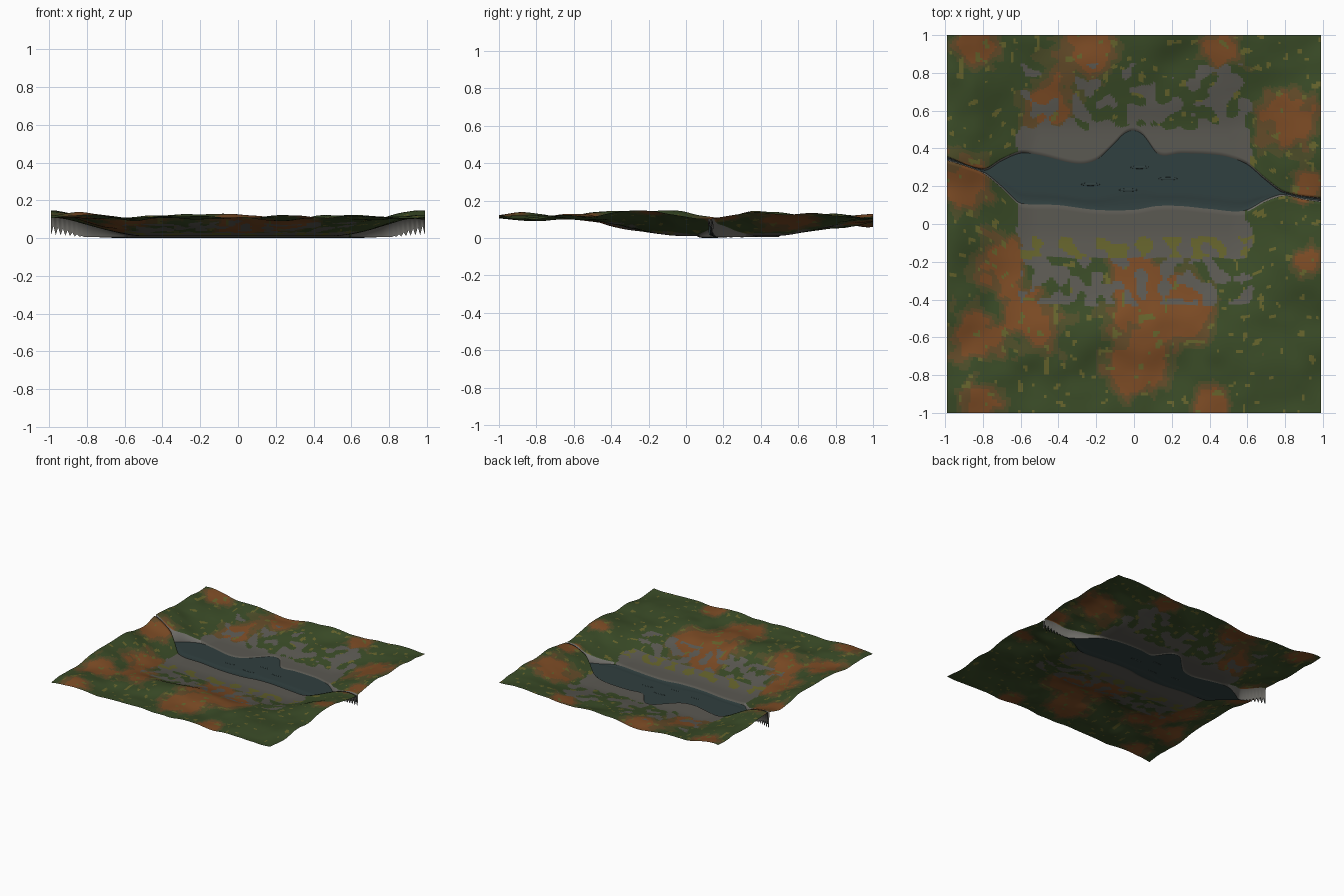
import bpy, bmesh, math
from mathutils import Vector, noise

if "Cube" in bpy.data.objects:
    bpy.data.objects.remove(bpy.data.objects["Cube"])

COLS, ROWS, HX = 158, 70, 0.99

LOW = [(-1, .34), (-.9, .31), (-.8, .27), (-.7, .19), (-.65, .14), (-.6, .10), (-.4, .09), (-.2, .065),
       (0, .065), (.12, .085), (.25, .085), (.4, .07), (.58, .06), (.7, .12), (.8, .15), (.9, .13), (1, .115)]
HIGH = [(-1, .36), (-.8, .292), (-.7, .345), (-.6, .385), (-.5, .375), (-.3, .33), (-.2, .35), (-.12, .42),
        (-.05, .49), (0, .505), (.05, .48), (.13, .38), (.25, .385), (.4, .38), (.5, .365), (.6, .325),
        (.7, .24), (.8, .17), (1, .135)]
MID = [(-1, .11), (-.8, .108), (-.6, .11), (-.5, .098), (-.35, .06), (-.1, .016), (.06, .01),
       (.5, .012), (.65, .035), (.8, .06), (1, .085)]
SIDE = [(-1, .12), (-.65, .115), (-.35, .135), (-.1, .13), (.15, .115), (.4, .137), (.65, .118), (1, .122)]
# autumn patches: x, y, radius
PATCHES = [(-.85, .95, .13), (-.25, .93, .18), (.45, .93, .13), (-.45, .62, .15), (.82, .55, .18),
           (.92, .2, .1), (-.9, .22, .16), (-.72, -.2, .15), (-.55, -.5, .18), (-.85, -.6, .14),
           (.1, -.5, .23), (0, -.25, .15), (.32, -.42, .13), (0, -.8, .14), (.9, -.2, .1),
           (-.8, -.95, .12), (.4, -.95, .1)]


def smooth(a, b, v):
    t = max(0, min(1, (v - a) / (b - a)))
    return t * t * (3 - 2 * t)


def curve(pts, x):
    """Smooth curve through the given points."""
    x = max(pts[0][0], min(pts[-1][0], x))
    i = 0
    while i < len(pts) - 2 and x > pts[i + 1][0]:
        i += 1

    def slope(k):
        a, b = pts[max(k - 1, 0)], pts[min(k + 1, len(pts) - 1)]
        return (b[1] - a[1]) / (b[0] - a[0])
    (x0, y0), (x1, y1) = pts[i], pts[i + 1]
    h = x1 - x0
    t = (x - x0) / h
    return ((1 + 2 * t) * (1 - t) ** 2 * y0 + t * (1 - t) ** 2 * h * slope(i)
            + t * t * (3 - 2 * t) * y1 + t * t * (t - 1) * h * slope(i + 1))


def n(x, y, f, seed=0):
    return noise.noise(Vector((x * f + 3.7 + seed, y * f + 1.3, seed * 2.1)))


def height(x, y):
    b = smooth(.5, 1, abs(x))
    base = curve(MID, y) * (1 - b) + curve(SIDE, y) * b
    bumps = .03 * n(x, y, 3.2) + .01 * n(x, y, 8, 5)
    return max(.011, min(.15, base + bumps * smooth(.01, .1, base)))


def bed(i, x):
    """Lake floor, turning into a stepped channel at both ends."""
    t = smooth(.78, 1, abs(x))
    return .005 + t * (.012 + .05 * (i % 2))


def material(name, rgb):
    m = bpy.data.materials.new(name)
    m.diffuse_color = (*rgb, 1)
    m.use_nodes = True
    m.node_tree.nodes["Principled BSDF"].inputs["Base Color"].default_value = m.diffuse_color
    return m


GREEN, MOSS, RUST, ORANGE, OLIVE, GREY, STONE = range(7)
ground = [material("green", (.042, .07, .02)), material("moss", (.075, .075, .022)),
          material("rust", (.125, .07, .022)), material("orange", (.2, .07, .018)),
          material("olive", (.13, .125, .025)), material("grey", (.105, .1, .085)),
          material("stone", (.16, .155, .14))]
water = material("water", (.03, .05, .05))


def tint(x, y):
    if abs(x) < .6 + .05 * n(x, y, 8, 2):
        shore = n(x, y, 14, 7)
        if -.07 < y < .52 + .06 * shore:
            return GREY
        if -.18 < y <= -.07:
            return OLIVE if shore > 0.05 else GREY
        if (.5 < y < .85 or -.43 < y < -.17) and shore > .05 + .3 * smooth(.7, .85, y):
            return GREY
    v = sum(math.exp(-((x - a) ** 2 + (y - b) ** 2) / (r * r)) for a, b, r in PATCHES)
    v += .3 * n(x, y, 7, 3) + .25 * n(x, y, 18, 4)
    if n(x, y, 22, 9) > .42:
        return OLIVE
    return ORANGE if v > .68 else RUST if v > .5 else MOSS if v > .34 else GREEN


def sheet(name, columns, mats, pick):
    """Grid mesh from columns of points."""
    bm = bmesh.new()
    vs = [[bm.verts.new(p) for p in c] for c in columns]
    for a, b in zip(vs, vs[1:]):
        for j in range(len(a) - 1):
            f = bm.faces.new((a[j], b[j], b[j + 1], a[j + 1]))
            f.smooth = True
            f.material_index = pick(j, f.calc_center_median())
    bm.normal_update()
    me = bpy.data.meshes.new(name)
    bm.to_mesh(me)
    bm.free()
    for m in mats:
        me.materials.append(m)
    ob = bpy.data.objects.new(name, me)
    bpy.context.collection.objects.link(ob)
    return ob


xs = [-HX + 2 * HX * i / COLS for i in range(COLS + 1)]
front, back, lake = [], [], []
for i, x in enumerate(xs):
    lo, hi = curve(LOW, x), curve(HIGH, x)
    gap, z = min(.01, (hi - lo) * .3), bed(i, x)
    # land in front, ending in a bank down to the water
    ys = [-1 + (lo + 1) * j / ROWS for j in range(ROWS + 1)]
    front.append([(x, y, height(x, y)) for y in ys] + [(x, lo + gap, z)])
    # land behind
    ys = [hi + (1 - hi) * j / ROWS for j in range(ROWS + 1)]
    back.append([(x, hi - gap, z)] + [(x, y, height(x, y)) for y in ys])
    # water, dipping slightly at its near edge
    a, b = lo + gap, hi - gap
    dip = .005 * (1 - smooth(.6, .75, abs(x)))
    lake.append([(x, a + (b - a) * j / 12, z - (dip if j == 1 else 0)) for j in range(13)])

sheet("front_land", front, ground, lambda j, c: STONE if j == ROWS and abs(c.x) > .6 else tint(c.x, c.y))
sheet("back_land", back, ground, lambda j, c: STONE if j == 0 and abs(c.x) > .6 else tint(c.x, c.y))
sheet("lake", lake, [water], lambda j, c: 0)

# low ripples on the lake
for k, (x, y) in enumerate([(-.23, .21), (-.03, .18), (.03, .3), (.18, .24)]):
    bpy.ops.mesh.primitive_uv_sphere_add(segments=16, ring_count=8, radius=1, location=(x, y, .005))
    ob = bpy.context.object
    ob.name = f"ripple_{k + 1}"
    ob.scale = (.05, .008, .0025)
    ob.data.materials.append(water)
    bpy.ops.object.shade_smooth()
